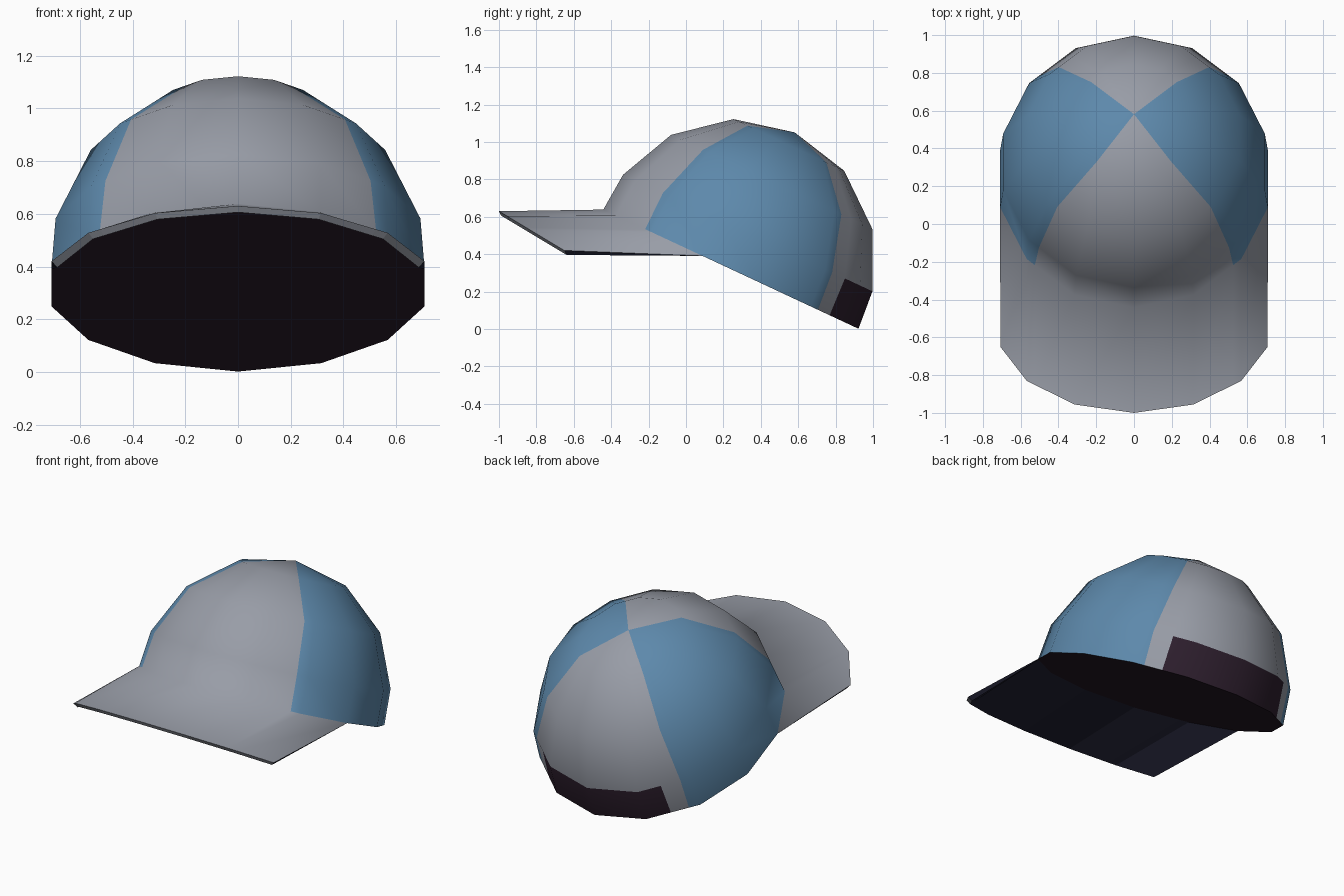
import bpy, bmesh, math
from mathutils import Vector

if "Cube" in bpy.data.objects:
    bpy.data.objects.remove(bpy.data.objects["Cube"])

SIDES = 14
STEP = 360 / SIDES
CENTRE = Vector((0, 0.24, 0.32))          # centre of the tilted rim
BACK = Vector((0, 0.906, -0.423))         # rim direction to the back
UP = Vector((0, 0.423, 0.906))            # tilted crown axis
WIDTH = 0.965                             # width / depth of the crown
RINGS = [(0.753, 0.0), (0.736, 0.213), (0.594, 0.515), (0.327, 0.733)]
TOP = 0.807


def material(name, rgb):
    m = bpy.data.materials.new(name)
    m.diffuse_color = (*rgb, 1)
    m.use_nodes = True
    m.node_tree.nodes["Principled BSDF"].inputs["Base Color"].default_value = m.diffuse_color
    return m


GREY = material("cloth_grey", (0.315, 0.335, 0.385))
BLUE = material("panel_blue", (0.11, 0.25, 0.41))
PLUM = material("dark_plum", (0.026, 0.013, 0.026))
NAVY = material("dark_navy", (0.015, 0.015, 0.032))
MATS = [GREY, BLUE, PLUM, NAVY]

# Columns: one angle per ring; regular sides plus the panel and strap borders
half = [[k * STEP] * 4 for k in range(1, SIDES // 2)]
half += [[37.5, 37, 36, 33], [46, 46.5, 45, 46.5], [133, 134, 134, 140]]
half.sort(key=lambda c: c[0])
COLS = [[0] * 4] + half + [[180] * 4] + [[360 - a for a in c] for c in reversed(half)]
N = len(COLS)


def polygon(angle):
    """Point (sin, cos) on the straight sides of the unit polygon."""
    k = int(angle / STEP + 1e-6)
    f = angle / STEP - k
    a, b = math.radians(k * STEP), math.radians((k + 1) * STEP)
    return (math.sin(a) * (1 - f) + math.sin(b) * f,
            math.cos(a) * (1 - f) + math.cos(b) * f)


def dome_point(ring, col):
    r, h = RINGS[ring]
    s, c = polygon(COLS[col % N][ring])
    return CENTRE + Vector((s * r * WIDTH, 0, 0)) + BACK * c * r + UP * h


def bill_point(col):
    s, c = polygon(COLS[col][0])
    return Vector((s * 0.726, -0.55 + 0.45 * c, 0.36 - 0.27 * c))


def bill_low_point(col):
    """Lower bill edge, drawn in a little so the edge slopes under."""
    p = bill_point(col)
    return Vector((p.x * 0.97, p.y + 0.012, p.z - 0.024))


def face(bm, verts, mat, smooth=True):
    f = bm.faces.new(verts)
    f.material_index = mat
    f.smooth = smooth


def finish(name, bm):
    me = bpy.data.meshes.new(name)
    bm.to_mesh(me)
    bm.free()
    for m in MATS:
        me.materials.append(m)
    bpy.context.collection.objects.link(bpy.data.objects.new(name, me))


def panel_colour(i, j):
    end = COLS[(i + 1) % N][0] if i < N - 1 else 360
    mid = (COLS[i][0] + end) / 2
    mid = min(mid, 360 - mid)             # angle away from the back
    if j == 0 and mid < 37:
        return 2                          # dark strap patch
    return 1 if 46 < mid < 133 else 0     # blue side panels


BILL = [i for i in range(N) if 102 < COLS[i][0] < 258]

# Crown and the top of the bill, one smooth surface
bm = bmesh.new()
rings = [[bm.verts.new(dome_point(j, i)) for i in range(N)] for j in range(4)]
tip = bm.verts.new(CENTRE + UP * TOP)
for i in range(N):
    n = (i + 1) % N
    for j in range(3):
        a, b = rings[j], rings[j + 1]
        face(bm, [a[i], b[i], b[n], a[n]], panel_colour(i, j))
    face(bm, [rings[3][i], tip, rings[3][n]], panel_colour(i, 3))
rim = rings[0]
outer = {i: bm.verts.new(bill_point(i)) for i in BILL}
for i in BILL[:-1]:
    face(bm, [rim[i], rim[i + 1], outer[i + 1], outer[i]], 0)
finish("crown_and_bill", bm)

# Flat dark underside that closes the crown
bm = bmesh.new()
face(bm, [bm.verts.new(dome_point(0, i)) for i in range(N)], 2, smooth=False)
finish("crown_underside", bm)

# Underside and edge of the bill
bm = bmesh.new()
top = [bm.verts.new(bill_point(i)) for i in BILL]
low = [bm.verts.new(bill_low_point(i)) for i in BILL]
root = [bm.verts.new(dome_point(0, i)) for i in BILL]
for k in range(len(BILL) - 1):
    face(bm, [root[k], low[k], low[k + 1], root[k + 1]], 3, smooth=False)
    face(bm, [top[k], top[k + 1], low[k + 1], low[k]], 0, smooth=False)
face(bm, [root[0], top[0], low[0]], 3, smooth=False)
face(bm, [root[-1], low[-1], top[-1]], 3, smooth=False)
finish("bill_underside", bm)
